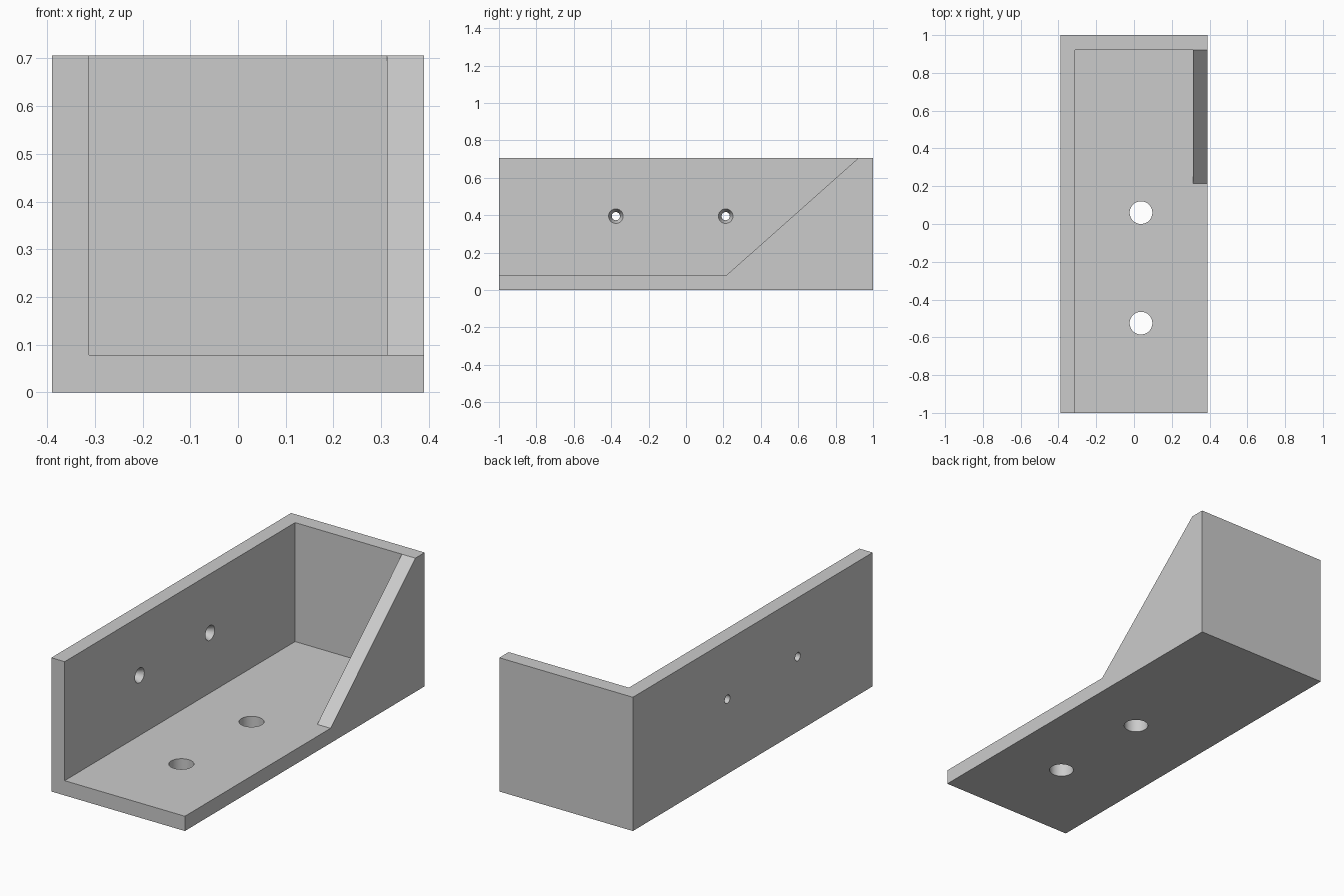
import bpy, bmesh
from mathutils import Matrix, Vector

cube = bpy.data.objects.get("Cube")
if cube:
    bpy.data.objects.remove(cube, do_unlink=True)

W, L, H, T = 0.39, 1.0, 0.706, 0.078   # half width, half length, height, wall

grey = bpy.data.materials.new("plain grey")
grey.use_nodes = True
colour = (0.6, 0.6, 0.6, 1)
grey.diffuse_color = colour
grey.node_tree.nodes["Principled BSDF"].inputs["Base Color"].default_value = colour


def add_object(name, bm):
    bmesh.ops.recalc_face_normals(bm, faces=bm.faces)
    mesh = bpy.data.meshes.new(name)
    bm.to_mesh(mesh)
    bm.free()
    mesh.materials.append(grey)
    ob = bpy.data.objects.new(name, mesh)
    bpy.context.collection.objects.link(ob)
    return ob


def prism(name, profile, x0, x1):
    """Extrude a (y, z) profile along x."""
    bm = bmesh.new()
    face = bm.faces.new([bm.verts.new((x0, y, z)) for y, z in profile])
    ext = bmesh.ops.extrude_face_region(bm, geom=[face])["geom"]
    bmesh.ops.translate(bm, vec=(x1 - x0, 0, 0),
                        verts=[v for v in ext if isinstance(v, bmesh.types.BMVert)])
    return add_object(name, bm)


def cone(name, start, end, r1, r2):
    """Cylinder or cone between two points."""
    a, b = Vector(start), Vector(end)
    turn = (b - a).to_track_quat('Z', 'Y').to_matrix().to_4x4()
    bm = bmesh.new()
    bmesh.ops.create_cone(bm, cap_ends=True, segments=48, radius1=r1, radius2=r2,
                          depth=(b - a).length,
                          matrix=Matrix.Translation((a + b) / 2) @ turn)
    return add_object(name, bm)


def cut(target, cutter):
    cutter.hide_render = True
    mod = target.modifiers.new("cut", 'BOOLEAN')
    mod.operation, mod.solver, mod.object = 'DIFFERENCE', 'EXACT', cutter
    bpy.context.view_layer.objects.active = target
    bpy.ops.object.modifier_apply(modifier=mod.name)
    bpy.data.objects.remove(cutter, do_unlink=True)


# Solid block, hollowed to leave floor, side wall, end wall and gusset
bracket = prism("corner_bracket", [(-L, 0), (L, 0), (L, H), (-L, H)], -W, W)
inner = L - T
cut(bracket, prism("cavity", [(-1.2, T), (inner, T), (inner, 1), (-1.2, 1)], T - W, W - T))

# Slanted opening above the gusset
foot = 0.215
top = inner + (inner - foot) * (1 - H) / (H - T)
cut(bracket, prism("gusset_slope", [(-1.2, T), (foot, T), (top, 1), (-1.2, 1)], W - T, W + 0.1))

# Floor holes
for y in (-0.525, 0.06):
    cut(bracket, cone("floor_hole", (0.037, y, -0.1), (0.037, y, 0.2), 0.06, 0.06))

# Countersunk screw holes in the side wall
face = T - W
for y in (-0.375, 0.212):
    cut(bracket, cone("screw_hole", (-W - 0.1, y, 0.395), (face + 0.1, y, 0.395), 0.022, 0.022))
    cut(bracket, cone("countersink", (face - 0.04, y, 0.395), (face + 0.04, y, 0.395), 0.02, 0.058))

bpy.ops.object.select_all(action='DESELECT')
bracket.select_set(True)
bpy.context.view_layer.objects.active = bracket
bpy.ops.object.shade_smooth_by_angle()
